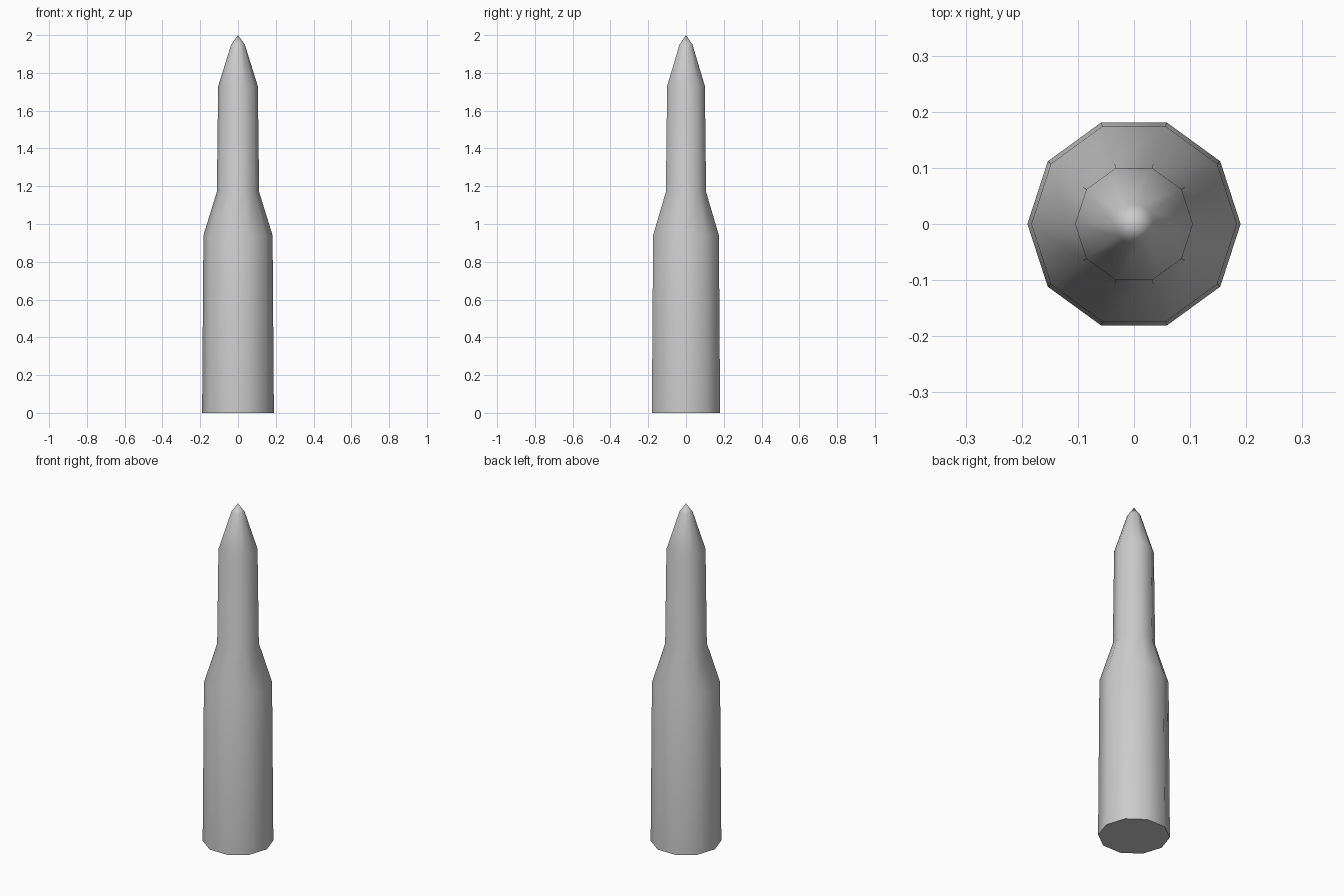
import bpy, bmesh
from math import cos, sin, pi

if "Cube" in bpy.data.objects:
    bpy.data.objects.remove(bpy.data.objects["Cube"])

SIDES = 10

# Lathe profile (radius, height): tapered case, shoulder, neck, pointed nose
PROFILE = [(0.19, 0.0), (0.183, 0.94), (0.112, 1.17), (0.105, 1.73), (0.036, 1.95)]
TIP_Z = 2.0


def ring(bm, radius, z):
    return [bm.verts.new((radius * cos(2 * pi * i / SIDES),
                          radius * sin(2 * pi * i / SIDES), z)) for i in range(SIDES)]


bm = bmesh.new()
rings = [ring(bm, r, z) for r, z in PROFILE]
tip = bm.verts.new((0, 0, TIP_Z))

# Flat base
bm.faces.new(rings[0][::-1])

# Side walls and nose cone
for i in range(SIDES):
    j = (i + 1) % SIDES
    for low, high in zip(rings, rings[1:]):
        bm.faces.new((low[i], low[j], high[j], high[i]))
    bm.faces.new((rings[-1][i], rings[-1][j], tip))

mesh = bpy.data.meshes.new("cartridge")
bm.to_mesh(mesh)
bm.free()
cartridge = bpy.data.objects.new("cartridge", mesh)
bpy.context.collection.objects.link(cartridge)

# Smooth sides, crisp base rim
bpy.context.view_layer.objects.active = cartridge
cartridge.select_set(True)
bpy.ops.object.shade_smooth_by_angle(angle=pi / 4)
